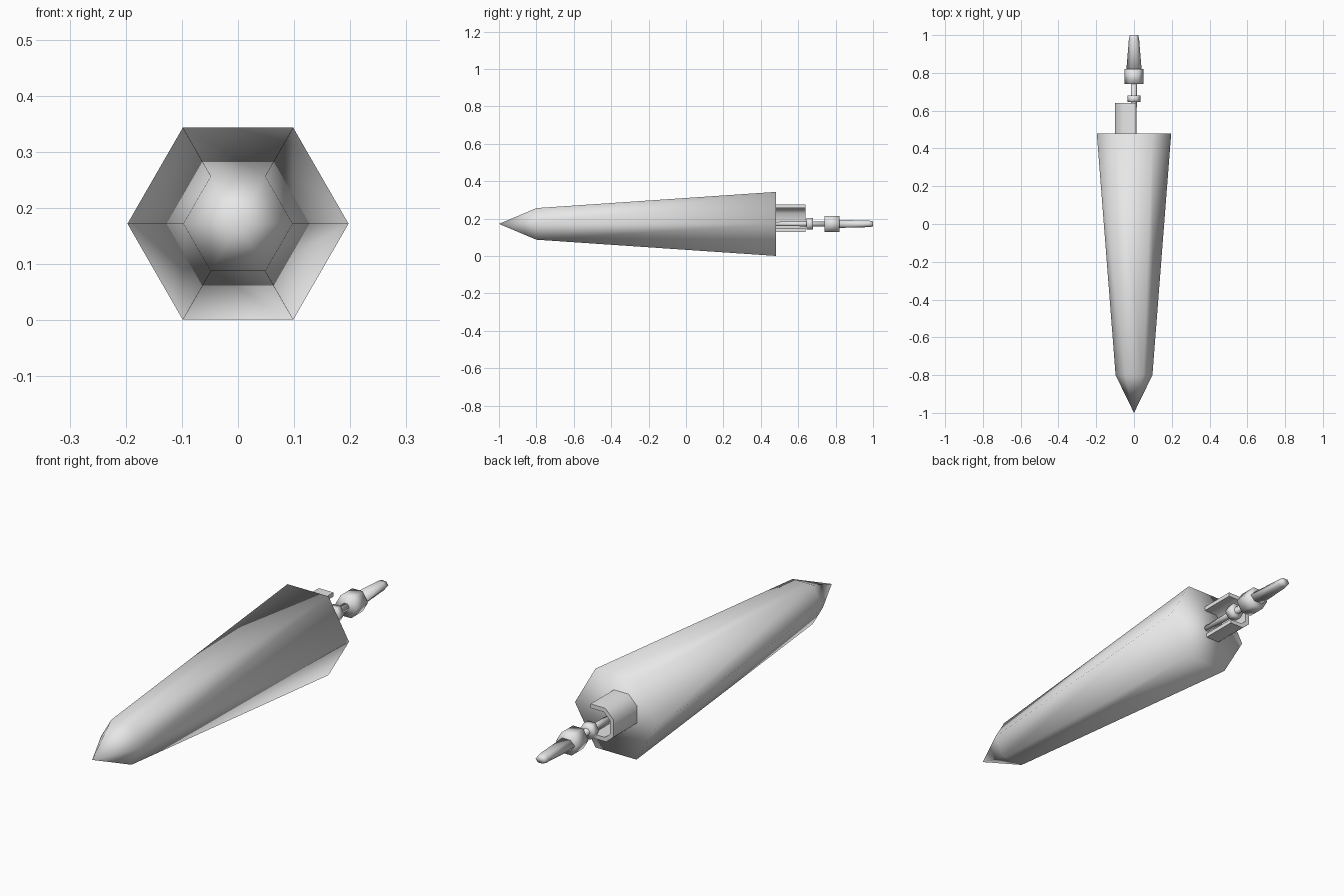
import bpy, bmesh, math

if "Cube" in bpy.data.objects:
    bpy.data.objects.remove(bpy.data.objects["Cube"])

CZ = 0.172  # height of the long axis

grey = bpy.data.materials.new("light_grey")
grey.diffuse_color = (0.8, 0.8, 0.8, 1)
grey.use_nodes = True
grey.node_tree.nodes["Principled BSDF"].inputs["Base Color"].default_value = grey.diffuse_color


def finish(name, bm):
    bmesh.ops.recalc_face_normals(bm, faces=bm.faces[:])
    for f in bm.faces:
        f.smooth = True
    me = bpy.data.meshes.new(name)
    bm.to_mesh(me)
    bm.free()
    me.materials.append(grey)
    ob = bpy.data.objects.new(name, me)
    bpy.context.collection.objects.link(ob)
    return ob


def loft(name, sections, sides=6, tip=None):
    """Join rings (y, x radius, z radius) along y, with capped ends."""
    bm = bmesh.new()
    rings = []
    for y, rx, rz in sections:
        angs = [2 * math.pi * i / sides for i in range(sides)]
        rings.append([bm.verts.new((rx * math.cos(a), y, CZ + rz * math.sin(a)))
                      for a in angs])
    for a, b in zip(rings, rings[1:]):
        for i in range(sides):
            j = (i + 1) % sides
            bm.faces.new((a[i], a[j], b[j], b[i]))
    if tip is not None:
        t = bm.verts.new((0, tip, CZ))
        for i in range(sides):
            bm.faces.new((rings[0][i], rings[0][(i + 1) % sides], t))
    else:
        bm.faces.new(rings[0])
    bm.faces.new(rings[-1])
    return finish(name, bm)


# Tapered six-sided body with pointed tip
loft("body", [(-0.8, 0.0975, 0.0975), (0.48, 0.197, 0.1975)], tip=-1.0)

# Shaft, small nut and collar
loft("shaft", [(0.47, 0.013, 0.013), (0.75, 0.016, 0.016)])
loft("small_nut", [(0.645, 0.035, 0.035), (0.68, 0.035, 0.035)])
loft("collar", [(0.74, 0.05, 0.05), (0.82, 0.05, 0.05)])

# Flattened tapering handle
loft("handle", [(0.81, 0.041, 0.025), (0.98, 0.027, 0.02), (1.0, 0.022, 0.016)])

# Open channel behind the body: outer outline, then inner outline back
outer = [(0.01, 0.275), (-0.06, 0.275), (-0.1, 0.235),
         (-0.1, 0.16), (-0.065, 0.13), (0.0, 0.13)]
inner = [(0.0, 0.148), (-0.058, 0.148), (-0.082, 0.168),
         (-0.082, 0.228), (-0.052, 0.257), (0.01, 0.257)]
bm = bmesh.new()
n = len(outer)
rows = [[bm.verts.new((x, y, z)) for x, z in outer + inner] for y in (0.47, 0.64)]
a, b = rows
for i in range(2 * n):
    j = (i + 1) % (2 * n)
    bm.faces.new((a[i], a[j], b[j], b[i]))
for r in rows:
    for i in range(n - 1):
        k = 2 * n - 1 - i
        bm.faces.new((r[i], r[i + 1], r[k - 1], r[k]))
channel = finish("channel", bm)
bpy.context.view_layer.objects.active = channel
channel.select_set(True)
bpy.ops.object.shade_smooth_by_angle(angle=math.radians(50))
